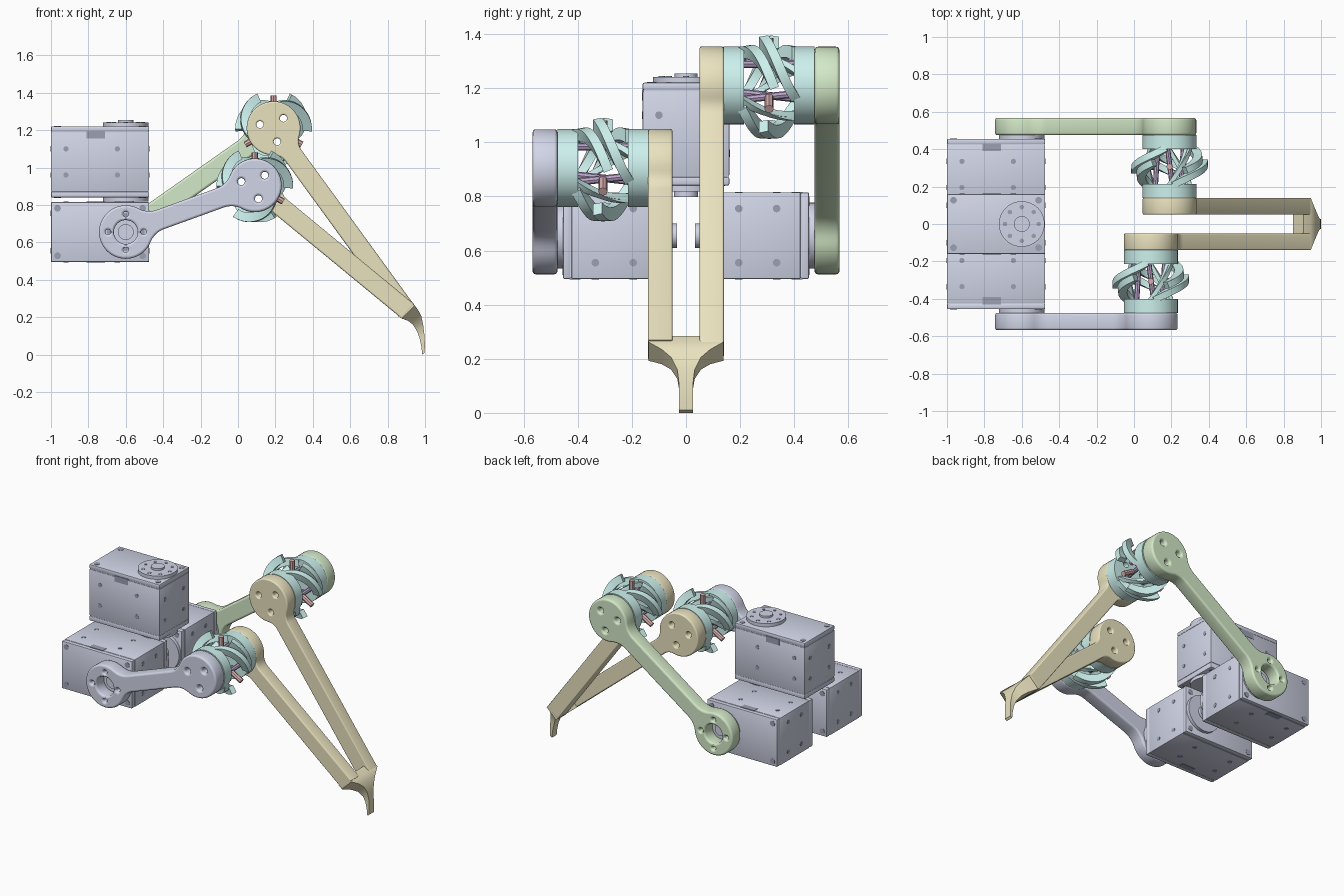
import bpy, bmesh
from math import sin, cos, pi, sqrt, atan2, hypot, radians, asin
from mathutils import Matrix, Vector

if "Cube" in bpy.data.objects:
    bpy.data.objects.remove(bpy.data.objects["Cube"])


def material(name, rgb):
    m = bpy.data.materials.new(name)
    m.diffuse_color = (*rgb, 1)
    m.use_nodes = True
    m.node_tree.nodes["Principled BSDF"].inputs["Base Color"].default_value = m.diffuse_color
    return m


LILAC = material("lilac", (0.64, 0.67, 0.80))
DARK = material("dark_lilac", (0.33, 0.35, 0.45))
GREEN = material("green", (0.65, 0.81, 0.57))
AQUA = material("aqua", (0.61, 0.88, 0.85))
GOLD = material("gold", (0.82, 0.76, 0.52))
RED = material("red", (0.68, 0.42, 0.42))
PLUM = material("plum", (0.50, 0.38, 0.60))


def finish(ob, mat):
    ob.data.materials.clear()
    ob.data.materials.append(mat)
    bpy.ops.object.select_all(action='DESELECT')
    ob.select_set(True)
    bpy.context.view_layer.objects.active = ob
    bpy.ops.object.shade_smooth_by_angle(angle=radians(35))
    return ob


def mesh_object(name, bm, mat, matrix=Matrix()):
    bmesh.ops.recalc_face_normals(bm, faces=bm.faces)
    me = bpy.data.meshes.new(name)
    bm.to_mesh(me)
    bm.free()
    me.transform(matrix)
    ob = bpy.data.objects.new(name, me)
    bpy.context.collection.objects.link(ob)
    return finish(ob, mat)


def add_box(bm, lo, hi, bevel=0.0):
    lo, hi = Vector(lo), Vector(hi)
    m = Matrix.Translation((lo + hi) / 2) @ Matrix.Diagonal((*(hi - lo), 1))
    vs = bmesh.ops.create_cube(bm, size=1, matrix=m)['verts']
    if bevel:
        edges = list({e for v in vs for e in v.link_edges})
        bmesh.ops.bevel(bm, geom=edges, offset=bevel, segments=2, profile=0.5, affect='EDGES')


def add_cyl(bm, a, b, r, n=32):
    a, b = Vector(a), Vector(b)
    rot = (b - a).to_track_quat('Z', 'Y').to_matrix().to_4x4()
    bmesh.ops.create_cone(bm, cap_ends=True, segments=n, radius1=r, radius2=r, depth=(b - a).length,
                          matrix=Matrix.Translation((a + b) / 2) @ rot)


def add_loft(bm, sections):
    rings = [[bm.verts.new(p) for p in s] for s in sections]
    n = len(rings[0])
    for p, q in zip(rings, rings[1:]):
        for i in range(n):
            bm.faces.new((p[i], p[(i + 1) % n], q[(i + 1) % n], q[i]))
    bm.faces.new(rings[0])
    bm.faces.new(rings[-1])


def circle(c, r, n=32):
    return [(c[0] + r * cos(2 * pi * i / n), c[1] + r * sin(2 * pi * i / n)) for i in range(n)]


def plate(name, loops, y0, y1, mat, bevel=0.0):
    """Filled outline (first loop) with holes (other loops), upright in xz, thick from y0 to y1."""
    cu = bpy.data.curves.new(name, 'CURVE')
    cu.dimensions, cu.fill_mode = '2D', 'BOTH'
    for loop in loops:
        sp = cu.splines.new('POLY')
        sp.points.add(len(loop) - 1)
        for p, q in zip(sp.points, loop):
            p.co = (q[0], q[1], 0, 1)
        sp.use_cyclic_u = True
    cu.extrude = (y1 - y0) / 2 - bevel
    cu.bevel_depth, cu.bevel_resolution, cu.offset = bevel, 2, -bevel
    tmp = bpy.data.objects.new(name + "_curve", cu)
    bpy.context.collection.objects.link(tmp)
    dg = bpy.context.evaluated_depsgraph_get()
    me = bpy.data.meshes.new_from_object(tmp.evaluated_get(dg))
    bpy.data.objects.remove(tmp)
    me.transform(Matrix.Translation((0, (y0 + y1) / 2, 0)) @ Matrix.Rotation(pi / 2, 4, 'X'))
    ob = bpy.data.objects.new(name, me)
    bpy.context.collection.objects.link(ob)
    return finish(ob, mat)


def link_outline(a, b, r, h, f, round_end=True):
    """Round head at a, straight bar of half width h, round or square end at b, fillets f."""
    L, ang = hypot(b[0] - a[0], b[1] - a[1]), atan2(b[1] - a[1], b[0] - a[0])
    fx = sqrt((r + f) ** 2 - (h + f) ** 2)
    t = atan2(h + f, fx)
    half = [(r * cos(pi + (t - pi) * i / 20), r * sin(pi + (t - pi) * i / 20)) for i in range(21)]
    half += [(fx + f * cos(pi + t + (pi / 2 - t) * i / 6), h + f + f * sin(pi + t + (pi / 2 - t) * i / 6))
             for i in range(1, 7)]
    if round_end:
        pts = half + [(L - x, y) for x, y in reversed(half)]
        pts += [(x, -y) for x, y in reversed(pts[1:-1])]
    else:
        pts = half + [(L, h), (L, -h)] + [(x, -y) for x, y in reversed(half[1:])]
    return [(a[0] + x * cos(ang) - y * sin(ang), a[1] + x * sin(ang) + y * cos(ang)) for x, y in pts]


def bolt_holes(c):
    return [circle((c[0] + 0.075 * cos(radians(a)), c[1] + 0.075 * sin(radians(a))), 0.019, 16)
            for a in (45, 165, 285)]


# Servo motors: output axis is local z
def servo(name, matrix):
    H = 0.38
    bm = bmesh.new()
    add_box(bm, (-0.397, -0.157, 0.01), (0.122, 0.157, H - 0.01))
    add_box(bm, (-0.4, -0.16, 0), (0.125, 0.16, 0.032), 0.006)
    add_box(bm, (-0.4, -0.16, 0.036), (0.125, 0.16, H - 0.032), 0.004)
    add_box(bm, (-0.4, -0.16, H - 0.028), (0.125, 0.16, H), 0.006)
    add_cyl(bm, (0, 0, H), (0, 0, H + 0.022), 0.122, 48)
    add_cyl(bm, (0, 0, H), (0, 0, H + 0.035), 0.042)
    add_cyl(bm, (0, 0, -0.022), (0, 0, 0), 0.122, 48)
    add_cyl(bm, (0, 0, -0.042), (0, 0, 0), 0.045)
    mesh_object(name, bm, LILAC, matrix)
    bm = bmesh.new()
    for x in (-0.365, 0.09):
        for y in (-0.127, 0.127):
            add_cyl(bm, (x, y, -0.002), (x, y, H + 0.002), 0.018, 16)
    for i in range(8):
        x, y = 0.09 * cos(i * pi / 4), 0.09 * sin(i * pi / 4)
        add_cyl(bm, (x, y, H), (x, y, H + 0.024), 0.012, 12)
    for z in (0.12, 0.26):
        for x in (-0.32, -0.045):
            add_cyl(bm, (x, -0.162, z), (x, 0.162, z), 0.014, 16)
        for y in (-0.1, 0.1):
            add_cyl(bm, (-0.402, y, z), (0.127, y, z), 0.014, 16)
    add_box(bm, (-0.21, -0.162, H - 0.065), (-0.11, 0.162, H - 0.025))
    mesh_object(name + "_screws_and_sockets", bm, DARK, matrix)


servo("top_servo", Matrix.Translation((-0.6, 0, 0.84)))
servo("front_servo", Matrix.Translation((-0.6, -0.075, 0.655)) @ Matrix.Rotation(pi / 2, 4, 'X'))
servo("back_servo", Matrix.Translation((-0.6, 0.075, 0.655)) @ Matrix.Rotation(-pi / 2, 4, 'X'))


# Flexible elbow: two discs joined by a cage of sweeping fins
def elbow(name, c, y):
    for tag, y0, y1 in (("front", y - 0.168, y - 0.093), ("back", y + 0.093, y + 0.168)):
        plate(name + "_" + tag + "_disc", [circle(c, 0.144, 48)] + bolt_holes(c), y0, y1, AQUA)

    def polar(r, a, dy):
        return (c[0] + r * cos(a), y + dy, c[1] + r * sin(a))

    def fin(bm, side, end, sweep, span, r0, r1, thick, width):
        secs = []
        for i in range(15):
            t = i / 14
            a = end + side * sweep * (1 - t)
            r = r0 + (r1 - r0) * sin(t * pi / 2)
            dy = side * (span * t - 0.1)
            ta, ty = -sweep * r, span
            n = hypot(ta, ty)
            ua, uy = -ty / n * width / 2 / r, ta / n * width / 2
            secs.append([polar(r, a - ua, dy - uy), polar(r, a + ua, dy + uy),
                         polar(r - thick, a + ua, dy + uy), polar(r - thick, a - ua, dy - uy)])
        add_loft(bm, secs)

    bm = bmesh.new()
    for k in range(3):
        for side, end in ((1, radians(-3 + 120 * k)), (-1, radians(63 + 120 * k))):
            fin(bm, side, end, radians(85), 0.12, 0.143, 0.205, 0.05, 0.036)
            fin(bm, side, end + 0.5, radians(65), 0.2, 0.115, 0.13, 0.022, 0.024)
    mesh_object(name + "_cage", bm, AQUA)
    bm = bmesh.new()
    for k in range(3):
        a = pi / 2 + k * 2 * pi / 3
        add_cyl(bm, polar(0.09, a, 0), polar(0.175, a, 0), 0.017, 8)
    mesh_object(name + "_pins", bm, RED)
    bm = bmesh.new()
    for k in range(3):
        a = radians(-40) + k * 2 * pi / 3
        add_cyl(bm, polar(0.08, a, -0.095), polar(0.08, a + 0.3, 0.095), 0.014, 8)
    mesh_object(name + "_struts", bm, PLUM)


SHOULDER, FRONT_ELBOW, BACK_ELBOW = (-0.6, 0.655), (0.09, 0.905), (0.19, 1.21)
elbow("front_elbow", FRONT_ELBOW, -0.307)
elbow("back_elbow", BACK_ELBOW, 0.307)

# Upper arms with an open hub at the shoulder
hub = [circle(SHOULDER, 0.064)] + [circle((-0.6 + 0.095 * cos(i * pi / 2), 0.655 + 0.095 * sin(i * pi / 2)), 0.014, 12)
                                   for i in range(4)]
plate("front_upper_arm", [link_outline(SHOULDER, FRONT_ELBOW, 0.143, 0.055, 0.12)] + hub + bolt_holes(FRONT_ELBOW),
      -0.567, -0.475, LILAC, 0.012)
plate("back_upper_arm", [link_outline(SHOULDER, BACK_ELBOW, 0.143, 0.055, 0.12)] + hub + bolt_holes(BACK_ELBOW),
      0.475, 0.567, GREEN, 0.012)

# Forearms
plate("front_forearm", [link_outline(FRONT_ELBOW, (0.91, 0.23), 0.144, 0.051, 0.08, False)] + bolt_holes(FRONT_ELBOW),
      -0.14, -0.05, GOLD, 0.008)
plate("back_forearm", [link_outline(BACK_ELBOW, (0.902, 0.232), 0.144, 0.052, 0.08, False)] + bolt_holes(BACK_ELBOW),
      0.05, 0.14, GOLD, 0.008)

# Foot joining both forearms and narrowing to a downturned tip
bm = bmesh.new()
stations = [(0.85, 0.213, 0.905, 0.285, 0.139), (0.875, 0.193, 0.945, 0.262, 0.139), (0.91, 0.18, 0.965, 0.235, 0.09),
            (0.935, 0.16, 0.98, 0.205, 0.055), (0.957, 0.125, 0.99, 0.16, 0.032), (0.97, 0.09, 0.996, 0.11, 0.026),
            (0.98, 0.045, 0.999, 0.06, 0.026), (0.985, 0.0, 0.998, 0.01, 0.026)]
add_loft(bm, [[(a, -w, b), (c, -w, d), (c, w, d), (a, w, b)] for a, b, c, d, w in stations])
mesh_object("foot", bm, GOLD)
